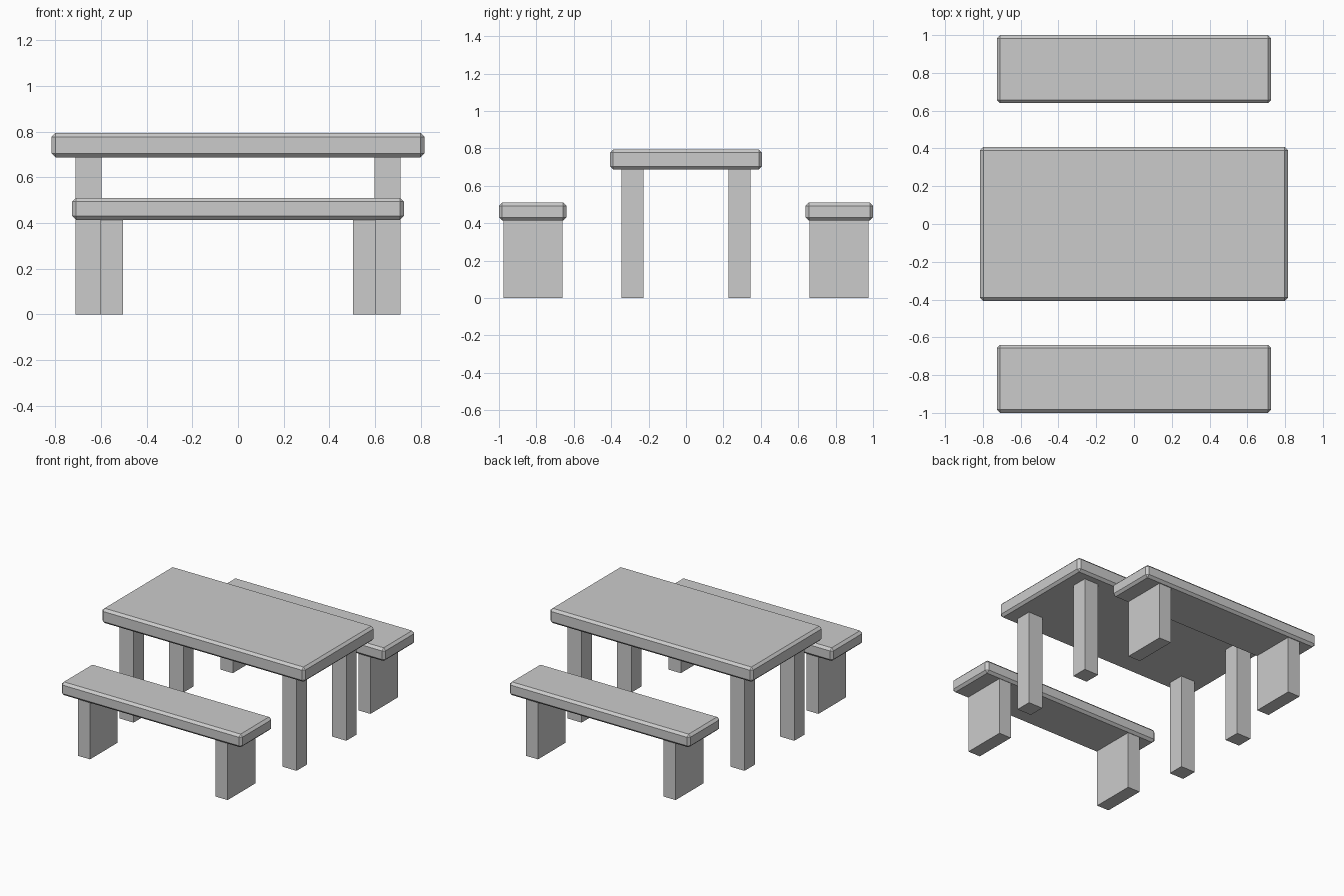
import bpy
import bmesh
from mathutils import Matrix, Vector

cube = bpy.data.objects.get("Cube")
if cube:
    bpy.data.objects.remove(cube, do_unlink=True)

# Single stone grey material
GREY = (0.6, 0.6, 0.6, 1.0)
stone = bpy.data.materials.new("stone_grey")
stone.use_nodes = True
stone.diffuse_color = GREY
for node in stone.node_tree.nodes:
    if node.type == "BSDF_PRINCIPLED":
        node.inputs["Base Color"].default_value = GREY


def box(name, low, high, bevel=0.0):
    """Box between two corners, with optionally chamfered edges."""
    low, high = Vector(low), Vector(high)
    bm = bmesh.new()
    bmesh.ops.create_cube(bm, size=1.0, matrix=Matrix.Diagonal((*(high - low), 1.0)))
    if bevel:
        bmesh.ops.bevel(bm, geom=bm.edges[:], offset=bevel, segments=1,
                        affect="EDGES", profile=0.5)
    mesh = bpy.data.meshes.new(name)
    bm.to_mesh(mesh)
    bm.free()
    mesh.materials.append(stone)
    obj = bpy.data.objects.new(name, mesh)
    obj.location = (low + high) / 2
    bpy.context.collection.objects.link(obj)
    return obj


def mirrored_box(name, sx, sy, x, y, z, bevel=0.0):
    """Box given by positive x and y ranges, placed in the chosen quadrant."""
    xs = sorted(sx * v for v in x)
    ys = sorted(sy * v for v in y)
    return box(name, (xs[0], ys[0], z[0]), (xs[1], ys[1], z[1]), bevel)


CHAMFER = 0.017
TABLE_UNDERSIDE = 0.687
SEAT_UNDERSIDE = 0.414

# Table top
box("table_top", (-0.815, -0.407, TABLE_UNDERSIDE), (0.815, 0.407, 0.794), CHAMFER)

for end, sy in (("front", -1), ("back", 1)):
    # Bench seat
    mirrored_box(f"{end}_bench_seat", 1, sy, (-0.726, 0.726), (0.64, 1.0),
                 (SEAT_UNDERSIDE, 0.51), CHAMFER)
    for side, sx in (("right", -1), ("left", 1)):
        # Square table legs and slab bench legs
        mirrored_box(f"{end}_{side}_table_leg", sx, sy, (0.597, 0.711),
                     (0.227, 0.344), (0, TABLE_UNDERSIDE))
        mirrored_box(f"{end}_{side}_bench_leg", sx, sy, (0.504, 0.601),
                     (0.66, 0.977), (0, SEAT_UNDERSIDE))
